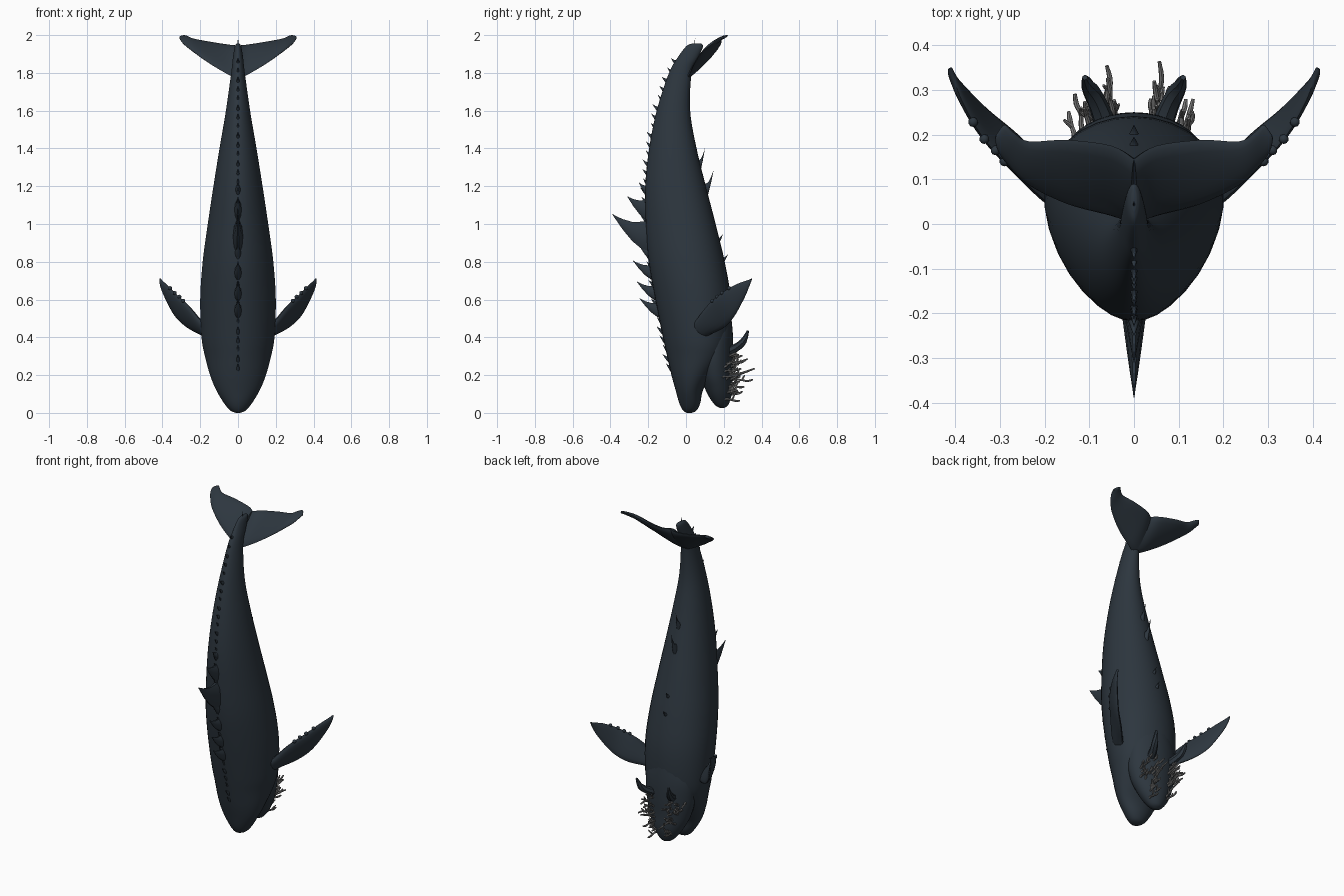
import bpy, bmesh, math, random
from mathutils import Vector

random.seed(4)
cube = bpy.data.objects.get("Cube")
if cube:
    bpy.data.objects.remove(cube)


def material(name, rgb):
    m = bpy.data.materials.new(name)
    m.use_nodes = True
    m.diffuse_color = (*rgb, 1)
    bsdf = m.node_tree.nodes["Principled BSDF"]
    bsdf.inputs["Base Color"].default_value = (*rgb, 1)
    bsdf.inputs["Roughness"].default_value = 0.7
    return m


SKIN = material("dark slate skin", (0.026, 0.037, 0.049))
GREY = material("pale grey feelers", (0.2, 0.2, 0.2))


def smooth_rows(rows, steps):
    """Catmull-Rom resampling of equal-length number rows."""
    out = []
    for i in range(len(rows) - 1):
        p = [rows[max(0, min(len(rows) - 1, i + k))] for k in (-1, 0, 1, 2)]
        for s in range(steps):
            t = s / steps
            out.append([b + t * ((c - a) + t * ((2 * a - 5 * b + 4 * c - d)
                        + t * (3 * b - a - 3 * c + d))) / 2 if t else b
                        for a, b, c, d in zip(*p)])
    return out + [list(rows[-1])]


def add_loft(bm, rings, sides, pinch=0):
    """Skin rings given as (centre, half axis u, half axis v)."""
    loops = []
    for c, u, v in rings:
        loop = []
        for k in range(sides):
            a = math.tau * k / sides
            ca, sa = math.cos(a), math.sin(a)
            loop.append(bm.verts.new(c + u * ca * (1 + pinch * sa) + v * sa))
        loops.append(loop)
    for lo, hi in zip(loops, loops[1:]):
        for k in range(sides):
            j = (k + 1) % sides
            bm.faces.new((lo[k], lo[j], hi[j], hi[k]))
    bm.faces.new(loops[0][::-1])
    bm.faces.new(loops[-1])


def finish(name, bm, mat, mirror=False):
    bmesh.ops.recalc_face_normals(bm, faces=bm.faces)
    mesh = bpy.data.meshes.new(name)
    bm.to_mesh(mesh)
    bm.free()
    mesh.materials.append(mat)
    obj = bpy.data.objects.new(name, mesh)
    bpy.context.collection.objects.link(obj)
    if mirror:
        obj.modifiers.new("mirror", "MIRROR")
    bpy.ops.object.select_all(action="DESELECT")
    obj.select_set(True)
    bpy.context.view_layer.objects.active = obj
    bpy.ops.object.shade_smooth_by_angle(angle=math.radians(50))
    return obj


def trunk(name, rows, pinch):
    """Upright loft from rows of height, front y, back y, half width."""
    bm = bmesh.new()
    rings = [(Vector((0, (f + b) / 2, z)), Vector((w, 0, 0)), Vector((0, (b - f) / 2, 0)))
             for z, f, b, w in smooth_rows(rows, 5)]
    add_loft(bm, rings, 32, pinch)
    return finish(name, bm, SKIN)


def blade(name, rows, thick):
    """Mirrored fin from rows of (leading xyz, trailing xyz)."""
    bm = bmesh.new()
    rows = smooth_rows(rows, 5)
    pairs = [(Vector(r[:3]), Vector(r[3:])) for r in rows]
    mids = [(a + b) / 2 for a, b in pairs]
    rings = []
    for i, (a, b) in enumerate(pairs):
        u = (a - b) / 2
        span = mids[min(i + 1, len(mids) - 1)] - mids[max(i - 1, 0)]
        t = i / (len(pairs) - 1)
        rings.append((mids[i], u, u.cross(span).normalized() * thick * (1 - 0.8 * t)))
    add_loft(bm, rings, 16)
    return finish(name, bm, SKIN, mirror=True)


def spine(bm, y, z, tip_y, tip_z, half_len, half_w):
    """Swept thorn on the centre line, rooted at (y, z)."""
    root, tip = Vector((0, y, z)), Vector((0, tip_y, tip_z))
    rings = []
    for t in (0, 0.25, 0.5, 0.75, 0.92, 1):
        c = root.lerp(tip, t)
        c.z -= 0.25 * (tip_z - z) * math.sin(math.pi * t)
        k = max(0.03, (1 - t) ** 0.9)
        rings.append((c, Vector((half_w * k, 0, 0)), Vector((0, 0, half_len * k))))
    add_loft(bm, rings, 10)


def tube(bm, pts, radii):
    """Round feeler along a path."""
    pts = smooth_rows(pts, 3)
    radii = smooth_rows([[r] for r in radii], 3)
    rings = []
    for i, p in enumerate(pts):
        d = Vector(pts[min(i + 1, len(pts) - 1)]) - Vector(pts[max(i - 1, 0)])
        u = d.cross(Vector((0.3, 0, 1))).normalized()
        v = d.cross(u).normalized()
        r = radii[i][0]
        rings.append((Vector(p), u * r, v * r))
    add_loft(bm, rings, 7)


# Body from snout (bottom) to tail stock (top)
BODY = [(0.0, 0.005, 0.03, 0.01), (0.012, -0.015, 0.055, 0.04), (0.05, -0.035, 0.075, 0.073),
        (0.12, -0.055, 0.09, 0.115), (0.2, -0.077, 0.14, 0.148), (0.3, -0.1, 0.21, 0.175),
        (0.4, -0.122, 0.238, 0.193), (0.6, -0.163, 0.238, 0.2), (0.8, -0.198, 0.205, 0.187),
        (1.0, -0.214, 0.157, 0.16), (1.2, -0.216, 0.105, 0.13), (1.4, -0.195, 0.056, 0.098),
        (1.6, -0.155, 0.022, 0.064), (1.8, -0.09, 0.03, 0.036), (1.88, -0.045, 0.065, 0.027),
        (1.94, 0.0, 0.09, 0.017), (1.955, 0.03, 0.08, 0.006)]
trunk("body", BODY, 0.1)

# Lower jaw hanging open behind the snout
JAW = [(0.026, 0.18, 0.2, 0.012), (0.04, 0.155, 0.222, 0.04), (0.08, 0.125, 0.238, 0.075),
       (0.13, 0.1, 0.246, 0.105), (0.2, 0.075, 0.246, 0.135), (0.3, 0.06, 0.25, 0.155),
       (0.42, 0.08, 0.248, 0.15), (0.55, 0.11, 0.235, 0.1)]
trunk("lower_jaw", JAW, -0.08)

# Tail flukes
blade("tail_flukes", [
    (0, 0.0, 1.77, 0, 0.145, 1.945), (0.05, 0.018, 1.79, 0.05, 0.175, 1.95),
    (0.15, 0.045, 1.85, 0.15, 0.188, 1.965), (0.24, 0.09, 1.915, 0.235, 0.185, 1.98),
    (0.285, 0.135, 1.95, 0.27, 0.205, 1.995), (0.305, 0.165, 1.975, 0.29, 0.222, 1.998),
    (0.311, 0.19, 1.985, 0.308, 0.2, 1.99)], 0.022)

# Pectoral fins, swept back and outward
blade("pectoral_fins", [
    (0.12, 0.07, 0.37, 0.13, 0.01, 0.44), (0.185, 0.12, 0.41, 0.19, 0.045, 0.48),
    (0.265, 0.2, 0.45, 0.265, 0.115, 0.57), (0.33, 0.255, 0.51, 0.335, 0.19, 0.635),
    (0.385, 0.31, 0.61, 0.38, 0.265, 0.68), (0.408, 0.335, 0.67, 0.402, 0.32, 0.7),
    (0.413, 0.349, 0.708, 0.411, 0.347, 0.711)], 0.026)

# Knobs along the leading edge of the pectoral fins
bm = bmesh.new()
for x, y, z in [(0.29, 0.14, 0.593), (0.31, 0.165, 0.615), (0.335, 0.19, 0.635), (0.36, 0.228, 0.66)]:
    ball = bmesh.ops.create_icosphere(bm, subdivisions=2, radius=0.011)
    bmesh.ops.translate(bm, verts=ball["verts"], vec=(x, y, z))
finish("fin_knobs", bm, SKIN, mirror=True)


def at_height(rows, z, column):
    for a, b in zip(rows, rows[1:]):
        if a[0] <= z <= b[0]:
            t = (z - a[0]) / (b[0] - a[0])
            return a[column] + t * (b[column] - a[column])


# Row of small thorns down the back
bm = bmesh.new()
for i in range(34):
    z = 0.24 + 0.049 * i
    y = at_height(BODY, z, 1)
    h = 0.02 + 0.007 * math.sin(i * 2.1)
    spine(bm, y + 0.02, z - 0.01, y - h, z + 0.022, 0.024, 0.014)
finish("back_thorns", bm, SKIN)

# Main dorsal fin and the larger spines around it
bm = bmesh.new()
spine(bm, -0.18, 0.93, -0.388, 1.05, 0.1, 0.03)
for z, tip_y, tip_z, size in [(1.07, -0.31, 1.145, 0.07), (1.17, -0.25, 1.22, 0.04),
                              (0.74, -0.28, 0.805, 0.05), (0.63, -0.26, 0.695, 0.05),
                              (0.54, -0.245, 0.605, 0.05), (0.84, -0.255, 0.9, 0.045)]:
    spine(bm, at_height(BODY, z, 1) + 0.03, z, tip_y, tip_z, size, 0.024)
finish("dorsal_spines", bm, SKIN)

# Tail keel and belly fins
bm = bmesh.new()
spine(bm, -0.005, 1.85, 0.05, 1.985, 0.05, 0.018)
finish("tail_keel", bm, SKIN)
bm = bmesh.new()
for z, tip_y, tip_z, size in [(1.29, 0.1, 1.4, 0.055), (1.16, 0.146, 1.285, 0.06),
                              (0.9, 0.195, 0.945, 0.03), (0.8, 0.222, 0.84, 0.025)]:
    spine(bm, at_height(BODY, z, 2) - 0.025, z, tip_y, tip_z, size, 0.02)
finish("belly_fins", bm, SKIN)

# Pair of dark horns under the chin
bm = bmesh.new()
tube(bm, [(0.06, 0.21, 0.32), (0.08, 0.265, 0.345), (0.1, 0.305, 0.38), (0.11, 0.328, 0.435)],
     [0.026, 0.022, 0.018, 0.006])
finish("chin_horns", bm, SKIN, mirror=True)

# Cluster of wavy feelers on the chin
bm = bmesh.new()
for side in (-1, 1):
    for i in range(20):
        z = random.uniform(0.06, 0.3)
        w = at_height(JAW, z, 3)
        x = w * random.uniform(0.35, 0.88)
        y = 0.155 + 0.088 * math.sqrt(1 - (x / w) ** 2)
        reach = random.uniform(0.045, 0.09)
        if i < 2:
            x, y, z, reach = 0.05, 0.235, 0.17 + 0.07 * i, 0.135 - 0.035 * i
        p = Vector((side * x, y - 0.01, z))
        d = Vector((side * (x - 0.045) * 4, 1, random.uniform(-0.1, 0.65))).normalized()
        path = [tuple(p)]
        for k in range(4):
            wob = Vector([random.uniform(-0.25, 0.25) for _ in range(3)])
            p = p + (d + wob) * reach / 4
            path.append(tuple(p))
        tube(bm, path, [0.007, 0.006, 0.005, 0.006, 0.004])
        # short side branch
        q = Vector(path[2])
        e = q + Vector((side * random.uniform(-0.01, 0.02), 0.015, random.uniform(0.01, 0.03)))
        tube(bm, [tuple(q), tuple(q.lerp(e, 0.5)), tuple(e)], [0.005, 0.005, 0.003])
finish("chin_feelers", bm, GREY)
